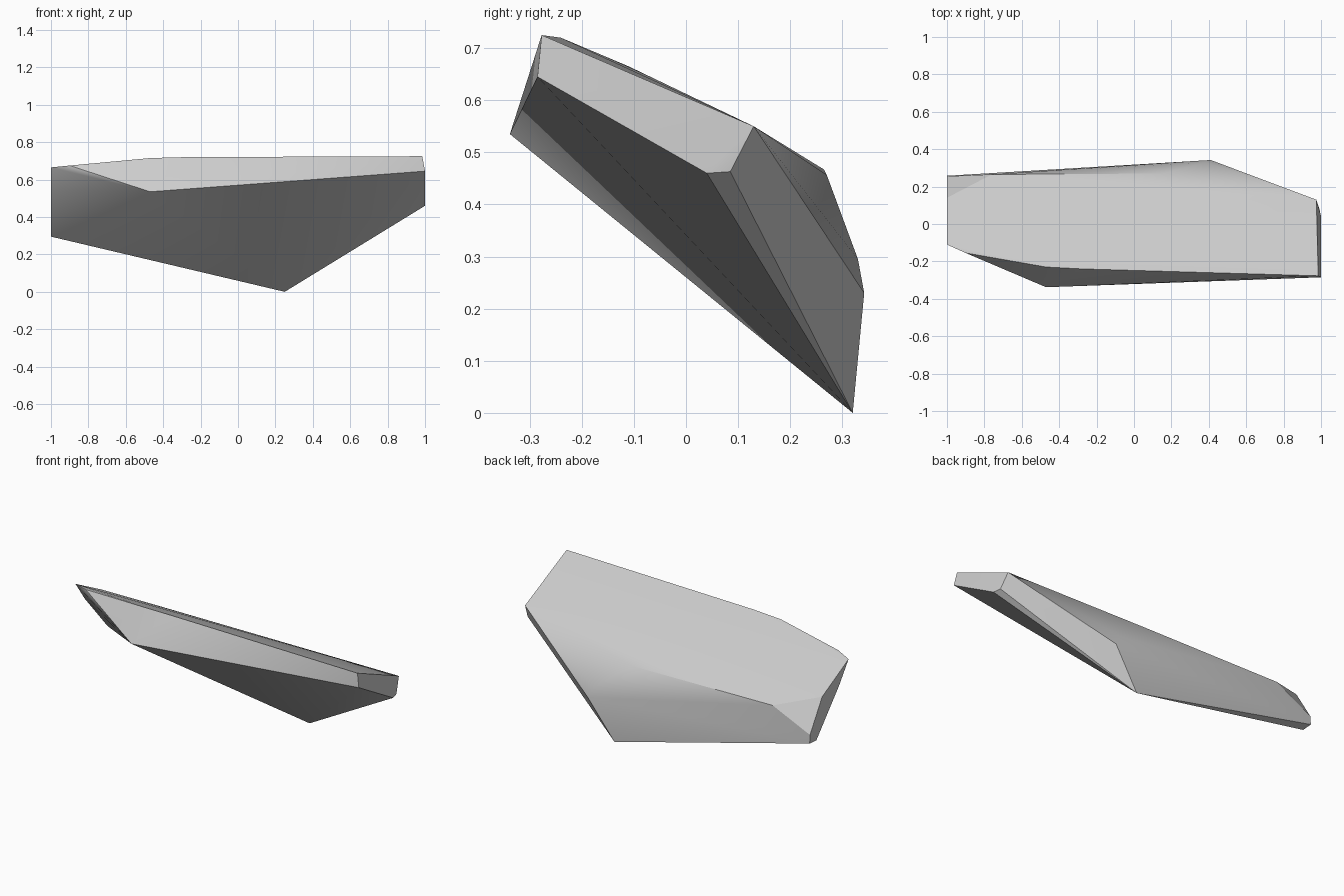
import bpy, bmesh, math

if "Cube" in bpy.data.objects:
    bpy.data.objects.remove(bpy.data.objects["Cube"], do_unlink=True)

# Single stone material
stone = bpy.data.materials.new("stone_grey")
stone.use_nodes = True
GREY = (0.6, 0.6, 0.6, 1)
stone.diffuse_color = GREY
stone.node_tree.nodes["Principled BSDF"].inputs["Base Color"].default_value = GREY

# Corners of the tilted slab, grouped by region
right_end = [(.985, -.277, .725), (1, -.285, .645), (1, .04, .46),
             (.99, .085, .463), (.975, .13, .55)]
left_end = [(-1, -.11, .665), (-1, -.02, .54), (-1, .195, .295),
            (-1, .258, .3), (-1, .255, .35), (-1, .14, .535)]
front_edge = [(-.9, -.155, .675), (-.47, -.23, .715), (-.28, -.24, .72),
              (-.47, -.338, .535)]
back_edge = [(.25, .32, 0), (.41, .342, .23), (.38, .33, .295),
             (.164, .27, .457), (-.76, .265, .467)]

# Chipped stone slab as the hull of its corners
bm = bmesh.new()
for corner in right_end + left_end + front_edge + back_edge:
    bm.verts.new(corner)
hull = bmesh.ops.convex_hull(bm, input=bm.verts)
loose = [v for v in bm.verts if not v.link_faces]
bmesh.ops.delete(bm, geom=loose, context='VERTS')

# Merge nearly coplanar triangles into clean facets
bmesh.ops.dissolve_limit(bm, angle_limit=math.radians(1.5),
                         verts=bm.verts, edges=bm.edges)
bmesh.ops.recalc_face_normals(bm, faces=bm.faces)
mesh = bpy.data.meshes.new("stone_slab")
bm.to_mesh(mesh)
bm.free()
mesh.materials.append(stone)
slab = bpy.data.objects.new("stone_slab", mesh)
bpy.context.collection.objects.link(slab)

# Soft facets with crisp main edges
bpy.context.view_layer.objects.active = slab
slab.select_set(True)
bpy.ops.object.shade_smooth_by_angle(angle=math.radians(30))
